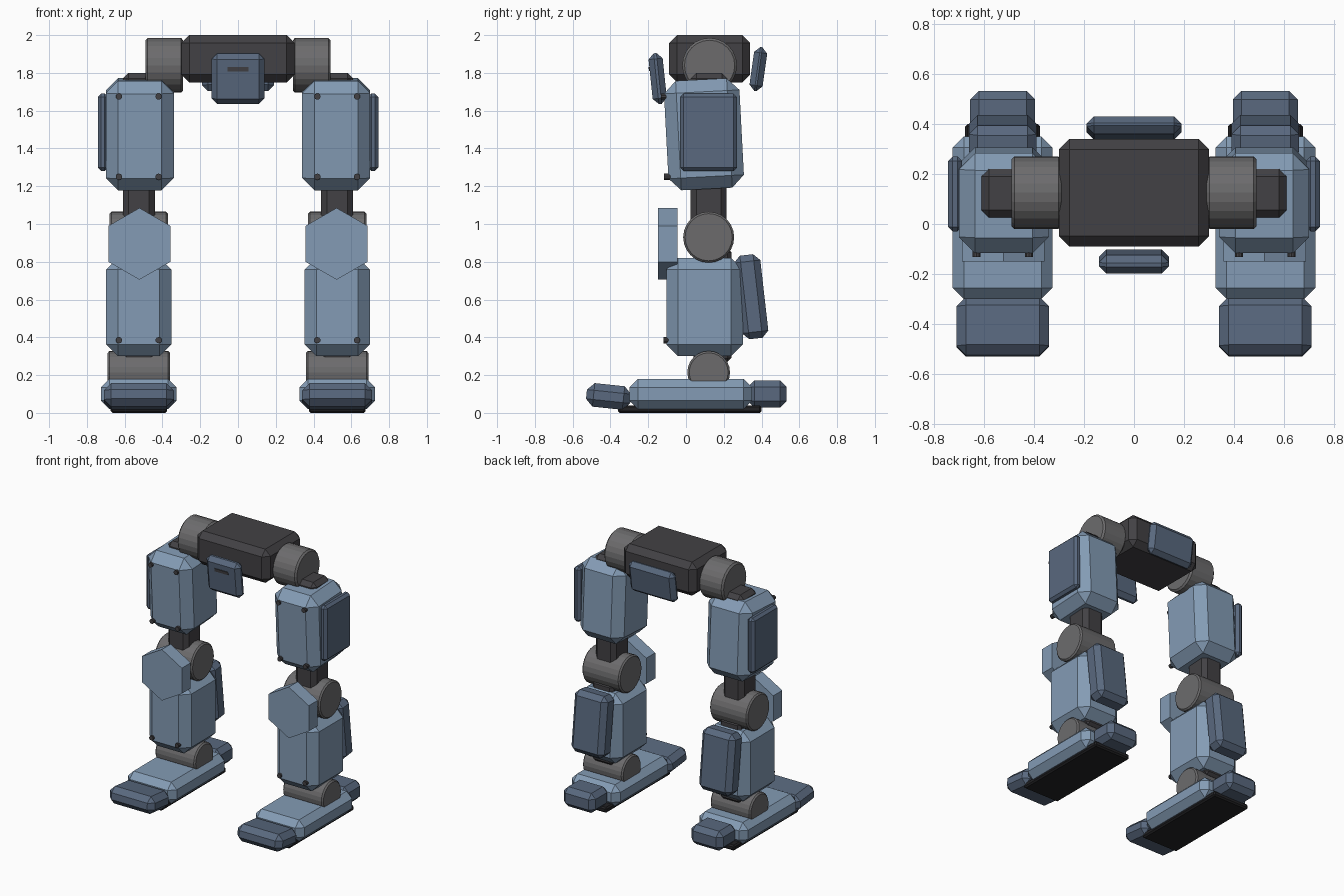
import bpy, bmesh
from math import radians, pi
from mathutils import Matrix, Vector

if "Cube" in bpy.data.objects:
    bpy.data.objects.remove(bpy.data.objects["Cube"], do_unlink=True)


def material(name, r, g, b):
    m = bpy.data.materials.new(name)
    m.use_nodes = True
    m.diffuse_color = (r, g, b, 1)
    m.node_tree.nodes["Principled BSDF"].inputs["Base Color"].default_value = (r, g, b, 1)
    return m


light_blue = material("light blue armour", 0.23, 0.33, 0.46)
dark_blue = material("dark blue armour", 0.10, 0.14, 0.21)
joint_grey = material("joint grey", 0.15, 0.148, 0.152)
frame_grey = material("frame dark grey", 0.055, 0.053, 0.058)
sole_black = material("sole black", 0.016, 0.016, 0.018)


def finish(name, bm, mat, matrix):
    bm.normal_update()
    mesh = bpy.data.meshes.new(name)
    bm.to_mesh(mesh)
    bm.free()
    mesh.materials.append(mat)
    ob = bpy.data.objects.new(name, mesh)
    ob.matrix_world = matrix
    bpy.context.collection.objects.link(ob)
    return ob


def chamfer(bm, edges, width):
    bmesh.ops.bevel(bm, geom=list(edges), offset=width, segments=1,
                    affect='EDGES', clamp_overlap=True)


def box(name, centre, size, width, mat, tilt=0):
    """Chamfered box, tilted about the x axis."""
    bm = bmesh.new()
    bmesh.ops.create_cube(bm, size=1, matrix=Matrix.Diagonal((*size, 1)))
    if width:
        chamfer(bm, bm.edges, width)
    return finish(name, bm, mat,
                  Matrix.Translation(centre) @ Matrix.Rotation(radians(tilt), 4, 'X'))


def drum(name, centre, radius, length, mat, axis='X', sides=24, rim=0.0):
    """Cylinder lying along x or y, with an optional chamfered rim."""
    bm = bmesh.new()
    bmesh.ops.create_cone(bm, cap_ends=True, segments=sides, radius1=radius,
                          radius2=radius, depth=length)
    if rim:
        chamfer(bm, [e for e in bm.edges if any(len(f.verts) > 4 for f in e.link_faces)], rim)
    turn = Matrix.Rotation(pi / 2, 4, 'Y' if axis == 'X' else 'X')
    return finish(name, bm, mat, Matrix.Translation(centre) @ turn)


# Hips
box("pelvis", (0, 0.125, 1.875), (0.6, 0.43, 0.25), 0.042, frame_grey)
box("front_skirt", (0, -0.15, 1.77), (0.28, 0.075, 0.27), 0.03, dark_blue, 6)
box("front_skirt_slot", (0, -0.193, 1.82), (0.11, 0.008, 0.022), 0, frame_grey, 6)
box("rear_skirt", (0, 0.383, 1.82), (0.38, 0.07, 0.235), 0.03, dark_blue, -8)

# Legs
LEG = 0.525
for side, s in (("left", 1), ("right", -1)):
    x = s * LEG

    # Joints and inner frame
    drum(side + "_hip_joint", (s * 0.39, 0.125, 1.84), 0.145, 0.2, joint_grey, rim=0.012)
    box(side + "_thigh_frame", (x, 0.12, 1.375), (0.17, 0.19, 0.85), 0.03, frame_grey)
    box(side + "_hip_bracket", (s * 0.5, 0.125, 1.76), (0.22, 0.19, 0.08), 0.03, frame_grey)
    drum(side + "_knee_joint", (x, 0.12, 0.93), 0.135, 0.31, joint_grey, rim=0.01)
    box(side + "_shin_frame", (x, 0.14, 0.57), (0.17, 0.2, 0.6), 0.02, frame_grey)
    drum(side + "_ankle_joint", (x, 0.12, 0.215), 0.113, 0.33, joint_grey, rim=0.01)

    # Thigh armour
    thigh_centre = Vector((s * 0.52, 0.095, 1.475))
    box(side + "_thigh_armour", thigh_centre, (0.36, 0.4, 0.58), 0.065, light_blue, 3)
    box(side + "_thigh_side_plate", (s * 0.715, 0.12, 1.485), (0.055, 0.3, 0.41), 0.018, dark_blue)

    # Knee and shin armour
    drum(side + "_knee_cap", (s * 0.522, -0.097, 0.895), 0.19, 0.105, light_blue,
         axis='Y', sides=6).rotation_euler.rotate_axis('Z', 0)
    box(side + "_shin_armour", (x, 0.098, 0.56), (0.345, 0.405, 0.52), 0.062, light_blue)
    box(side + "_calf_armour", (x, 0.345, 0.615), (0.27, 0.14, 0.445), 0.035, dark_blue, 6.5)

    # Rivets on the front corners of the thigh and shin
    for i, dx in enumerate((-0.105, 0.105)):
        rivets = (("thigh_upper", -0.115, 1.675), ("thigh_lower", -0.098, 1.25), ("shin", -0.102, 0.385))
        for part, y, z in rivets:
            drum(f"{side}_{part}_rivet_{i + 1}", (s * 0.525 + dx, y, z),
                 0.017, 0.035, frame_grey, axis='Y', sides=10)

    # Foot
    box(side + "_sole", (x, 0.02, 0.02), (0.3, 0.76, 0.04), 0.01, sole_black)
    box(side + "_foot", (x, 0.025, 0.1), (0.4, 0.65, 0.16), 0.045, light_blue)
    box(side + "_toe", (x, -0.41, 0.087), (0.37, 0.235, 0.125), 0.038, dark_blue, -6)
    box(side + "_heel", (x, 0.43, 0.1), (0.26, 0.205, 0.145), 0.035, dark_blue)
